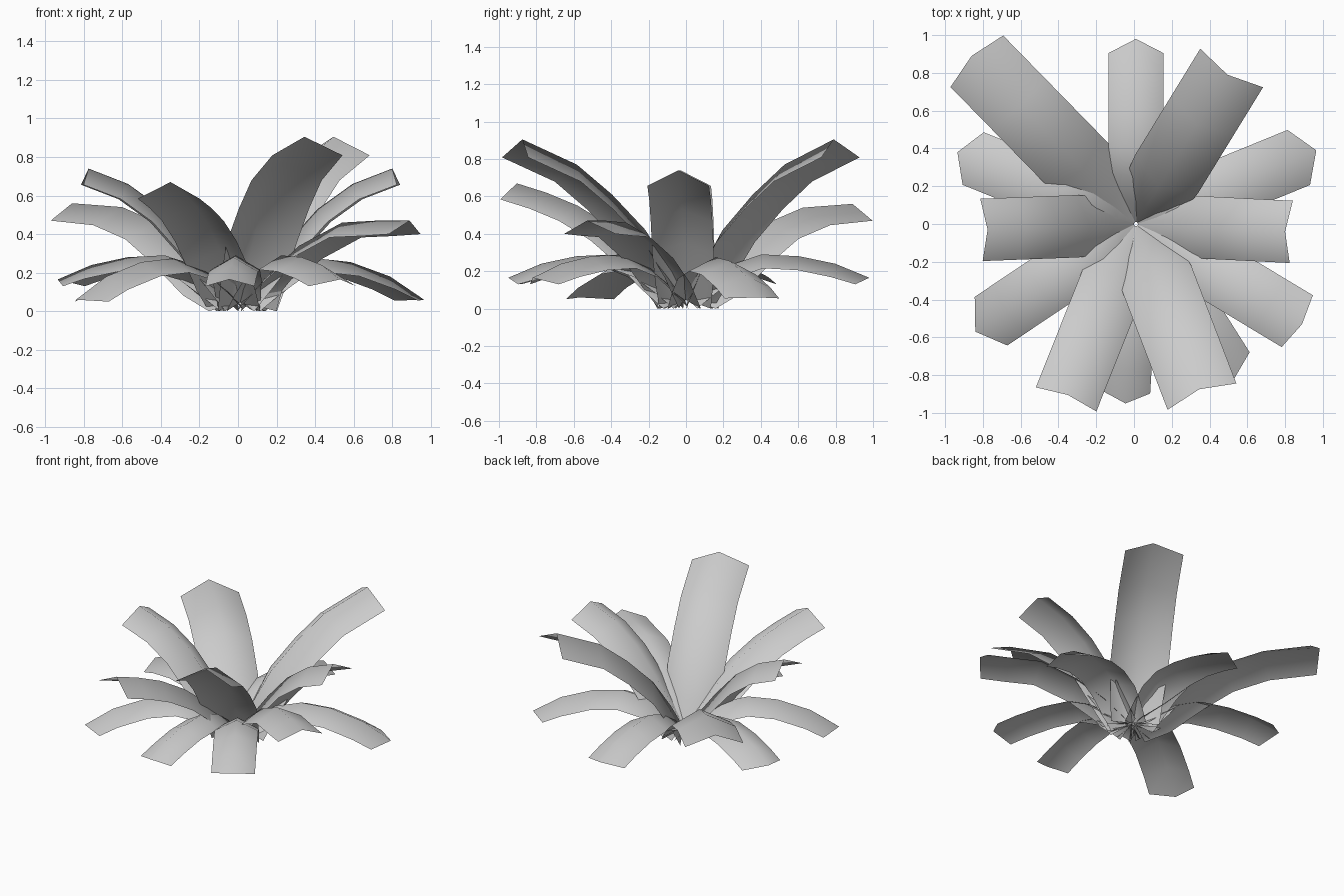
import bpy, bmesh, math
from mathutils import Vector

if "Cube" in bpy.data.objects:
    bpy.data.objects.remove(bpy.data.objects["Cube"])

CENTRE = Vector((0.01, 0, 0))


def leaf(name, tip, path, width, drop=0.09, end=None, base=0.05):
    """Arched leaf: tip is the midrib end seen from above, path lists (radius, height)
    of the midrib, end is the (outward, up) offset of the two tip corners."""
    axis = Vector((tip[0], tip[1], 0)) - CENTRE
    out = axis.normalized()
    side = Vector((-out.y, out.x, 0))
    scale = axis.length / path[-1][0]
    pts = [(0.01, base)] + [(r * scale, z) for r, z in path]
    bm = bmesh.new()
    rows = []
    for i, (r, z) in enumerate(pts):
        a, b = pts[max(i - 1, 0)], pts[min(i + 1, len(pts) - 1)]
        slope = Vector((b[0] - a[0], b[1] - a[1])).normalized()
        off = Vector((slope.y, -slope.x)) * drop
        if end and i == len(pts) - 1:
            off = Vector(end)
        k = min(1.0, 0.82 + r)
        mid = CENTRE + out * r + Vector((0, 0, z))
        under = out * off.x + Vector((0, 0, off.y))
        row = []
        for s in (-1, 0, 1):
            p = mid + side * (s * width / 2 * k) + (under if s else Vector())
            p.z = max(p.z, 0)
            row.append(bm.verts.new(p))
        rows.append(row)
    for lo, hi in zip(rows, rows[1:]):
        for j in (0, 1):
            bm.faces.new((lo[j], hi[j], hi[j + 1], lo[j + 1])).smooth = True
    bm.normal_update()
    for f in bm.faces:
        if f.normal.z < 0:
            f.normal_flip()
    mesh = bpy.data.meshes.new(name)
    bm.to_mesh(mesh)
    bm.free()
    bpy.context.collection.objects.link(bpy.data.objects.new(name, mesh))


# Tall upper leaves
tall = [(0.10, 0.22), (0.23, 0.42), (0.42, 0.61), (0.62, 0.77), (0.93, 0.905)]
leaf("tall_leaf_back_right", (0.495, 0.79), tall, 0.39, 0.105)
leaf("tall_leaf_front_right", (0.345, -0.875), tall, 0.39, 0.105)

# Side leaves
side_path = [(0.11, 0.18), (0.24, 0.35), (0.40, 0.53), (0.58, 0.66), (0.785, 0.74)]
leaf("side_leaf_left", (-0.775, -0.03), side_path, 0.33, 0.09)
leaf("side_leaf_right", (0.80, -0.04), side_path, 0.33, 0.09)

# Spreading middle leaves
leaf("middle_leaf_front_left", (-0.35, -0.905),
     [(0.13, 0.17), (0.27, 0.31), (0.43, 0.44), (0.62, 0.55), (0.80, 0.62), (0.97, 0.67)], 0.345, 0.09)
leaf("middle_leaf_back_left", (-0.86, 0.89),
     [(0.17, 0.16), (0.40, 0.33), (0.61, 0.46), (0.87, 0.54), (1.24, 0.56)], 0.39, 0.095, (-0.04, -0.09))
leaf("middle_leaf_right", (0.89, -0.53),
     [(0.17, 0.20), (0.36, 0.34), (0.62, 0.46), (0.83, 0.47), (1.03, 0.47)], 0.32, 0.08, (-0.03, -0.07))

# Drooping lower leaves
droop = [(0.11, 0.14), (0.24, 0.235), (0.40, 0.29), (0.60, 0.28), (0.79, 0.24), (0.97, 0.165)]
low = [(0.11, 0.14), (0.24, 0.23), (0.42, 0.275), (0.62, 0.255), (0.84, 0.18), (1.03, 0.06)]
for name, tip, path, width, end in [
    ("back", (0.01, 0.98), droop, 0.29, (-0.075, -0.035)),
    ("front", (-0.045, -0.95), droop, 0.255, (-0.06, -0.035)),
    ("front_right", (0.53, -0.82), droop, 0.29, (-0.075, -0.035)),
    ("back_left", (-0.935, 0.38), droop, 0.30, (-0.09, -0.035)),
    ("back_right", (0.965, 0.39), low, 0.315, (-0.10, -0.005)),
    ("front_left", (-0.84, -0.57), low, 0.31, (-0.10, -0.01)),
]:
    leaf("low_leaf_" + name, tip, path, width, 0.075, end)
